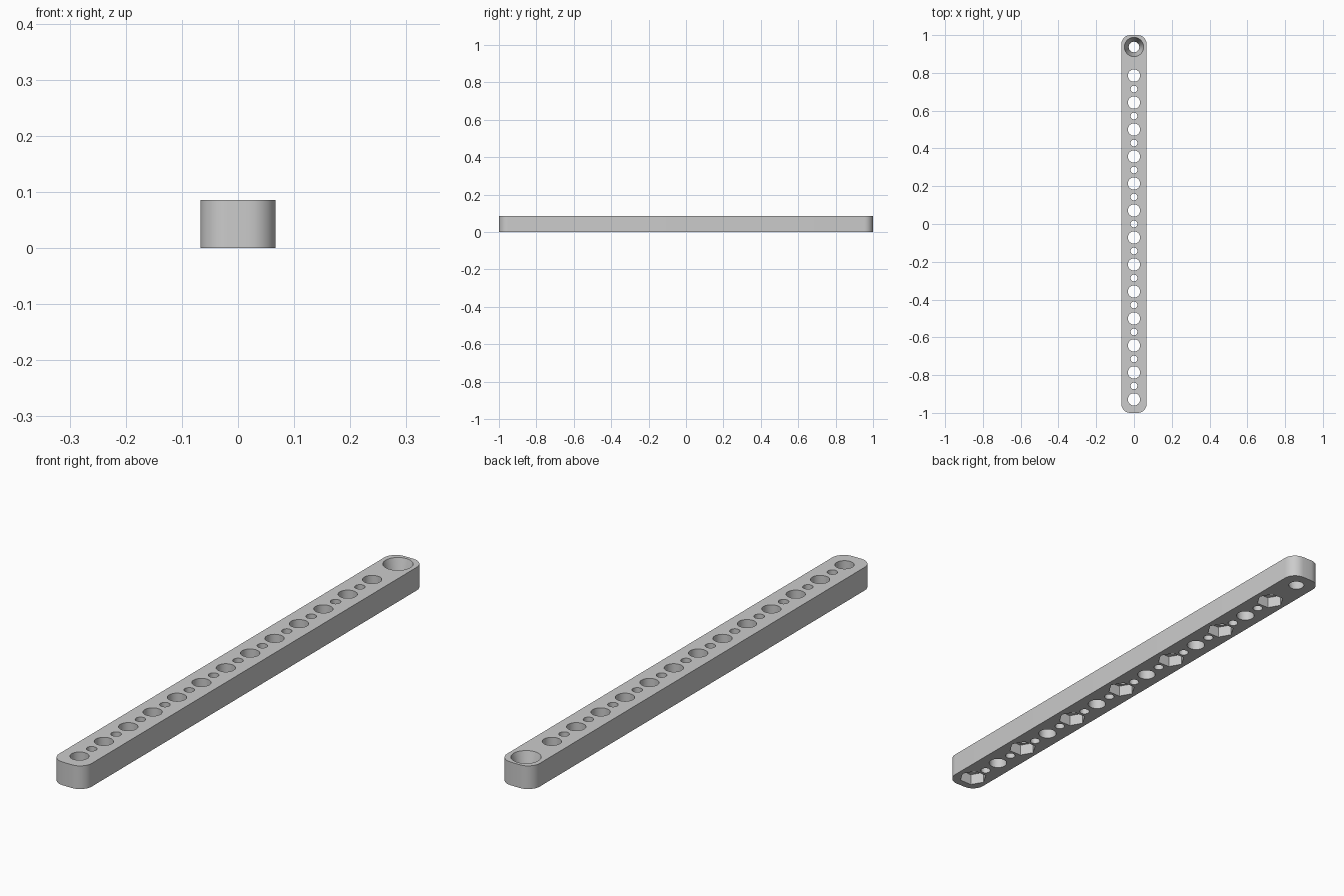
import bpy, bmesh, math
from mathutils import Matrix

cube = bpy.data.objects.get("Cube")
if cube:
    bpy.data.objects.remove(cube)

HALF_W, HALF_L, HEIGHT, CORNER = 0.067, 1.0, 0.086, 0.048
PITCH = 1 / 7
FIRST = -6.5 * PITCH

grey = bpy.data.materials.new("light_grey")
grey.use_nodes = True
grey.diffuse_color = (0.6, 0.6, 0.6, 1)
grey.node_tree.nodes["Principled BSDF"].inputs["Base Color"].default_value = (0.6, 0.6, 0.6, 1)


def make_object(name, bm):
    bmesh.ops.recalc_face_normals(bm, faces=bm.faces)
    mesh = bpy.data.meshes.new(name)
    bm.to_mesh(mesh)
    bm.free()
    mesh.materials.append(grey)
    obj = bpy.data.objects.new(name, mesh)
    bpy.context.collection.objects.link(obj)
    return obj


def add_plug(bm, y, z0, z1, r0, r1, sides=32):
    """Upright cylinder, cone or prism between two heights."""
    bmesh.ops.create_cone(bm, cap_ends=True, segments=sides, radius1=r0, radius2=r1,
                          depth=z1 - z0, matrix=Matrix.Translation((0, y, (z0 + z1) / 2)))


# Bar with rounded vertical corners
bm = bmesh.new()
bmesh.ops.create_cube(bm, size=1)
bmesh.ops.scale(bm, vec=(2 * HALF_W, 2 * HALF_L, HEIGHT), verts=bm.verts)
bmesh.ops.translate(bm, vec=(0, 0, HEIGHT / 2), verts=bm.verts)
uprights = [e for e in bm.edges if abs(e.verts[0].co.z - e.verts[1].co.z) > 0.01]
bmesh.ops.bevel(bm, geom=uprights, offset=CORNER, segments=8, profile=0.5, affect='EDGES')
bar = make_object("perforated_bar", bm)

# Through holes: large ones with small ones between
bm = bmesh.new()
for i in range(13):
    add_plug(bm, FIRST + i * PITCH, -0.05, HEIGHT + 0.05, 0.0325, 0.0325)
for i in range(12):
    add_plug(bm, FIRST + (i + 0.5) * PITCH, -0.05, HEIGHT + 0.05, 0.0178, 0.0178)

# Tapered hole at the back end, its slope continued past both faces
low, high, over = 0.028, 0.051, 0.01
slope = (high - low) / HEIGHT
add_plug(bm, 0.937, -over, HEIGHT + over, low - slope * over, high + slope * over)
holes = make_object("hole_cutter", bm)

# Hexagonal nut pockets under every second large hole
bm = bmesh.new()
for i in range(0, 13, 2):
    add_plug(bm, FIRST + i * PITCH, -0.05, 0.042, 0.05, 0.05, sides=6)
# Turn each pocket so that two corners point sideways
for v in bm.verts:
    i = round((v.co.y - FIRST) / PITCH)
    y = FIRST + i * PITCH
    step = math.pi / 3
    angle = math.atan2(v.co.y - y, v.co.x)
    angle = math.floor(angle / step + 0.25) * step
    v.co.x, v.co.y = 0.05 * math.cos(angle), y + 0.05 * math.sin(angle)
pockets = make_object("pocket_cutter", bm)

# Cut the bar, then drop the cutters
bpy.ops.object.select_all(action='DESELECT')
bar.select_set(True)
bpy.context.view_layer.objects.active = bar
for cutter in (holes, pockets):
    cutter.hide_render = True
    mod = bar.modifiers.new(cutter.name, 'BOOLEAN')
    mod.operation = 'DIFFERENCE'
    mod.solver = 'EXACT'
    mod.object = cutter
    bpy.ops.object.modifier_apply(modifier=mod.name)
    bpy.data.objects.remove(cutter)

bpy.ops.object.shade_smooth_by_angle(angle=math.radians(30))
